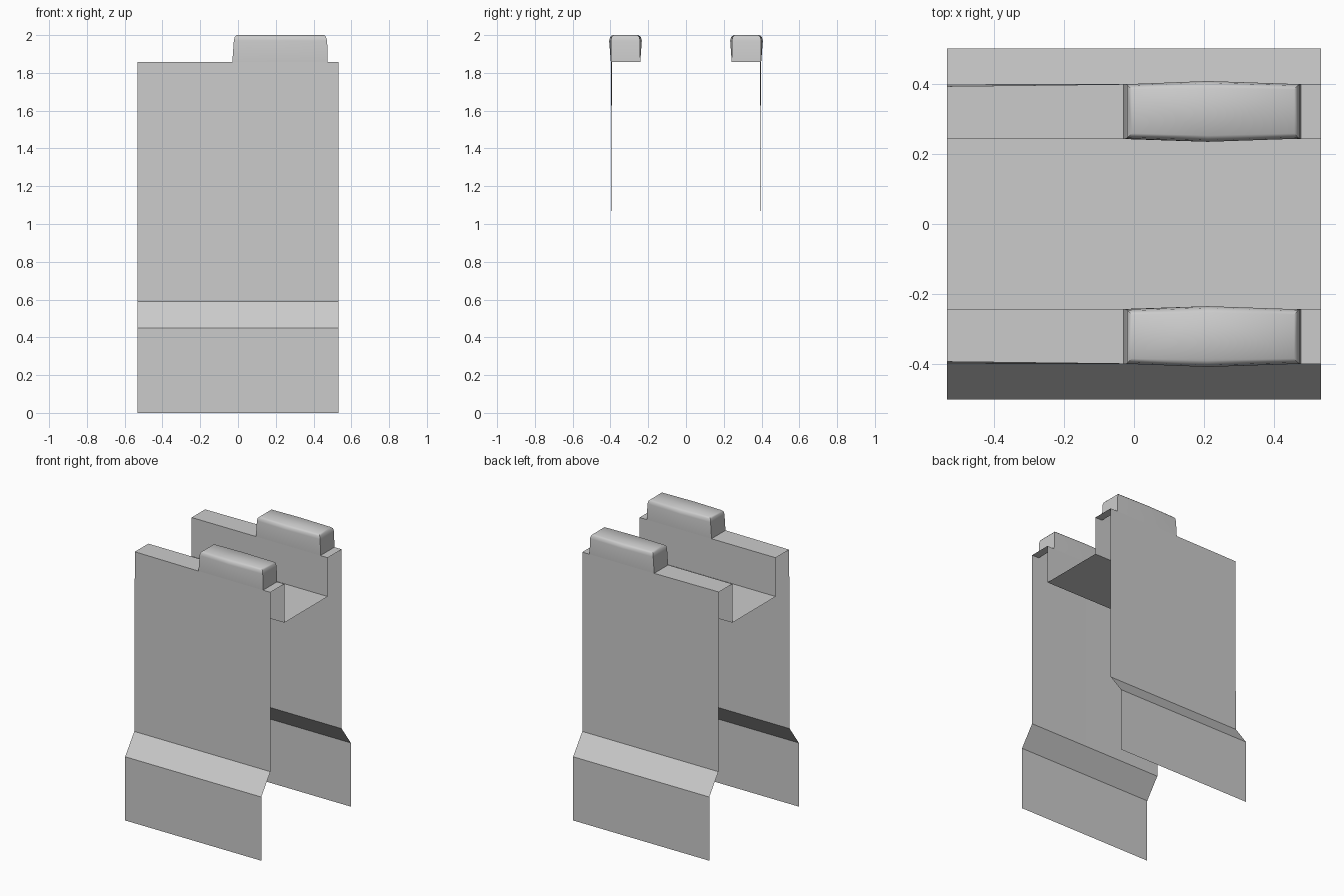
import bpy, bmesh

if "Cube" in bpy.data.objects:
    bpy.data.objects.remove(bpy.data.objects["Cube"])


def finish(name, bm, angle=0.6):
    bmesh.ops.recalc_face_normals(bm, faces=bm.faces)
    mesh = bpy.data.meshes.new(name)
    bm.to_mesh(mesh)
    bm.free()
    ob = bpy.data.objects.new(name, mesh)
    bpy.context.collection.objects.link(ob)
    bpy.ops.object.select_all(action='DESELECT')
    ob.select_set(True)
    bpy.context.view_layer.objects.active = ob
    bpy.ops.object.shade_smooth_by_angle(angle=angle)
    # both parts are symmetric across the centre plane
    mod = ob.modifiers.new("mirror", 'MIRROR')
    mod.use_axis = (False, True, False)
    mod.use_clip = True
    return ob


# Folded sheet: half profile (y, z) from flared skirt to the channel centre
profile = [(0.5, 0.0), (0.5, 0.45), (0.398, 0.59), (0.398, 1.857),
           (0.242, 1.857), (0.242, 1.583), (0.0, 1.583)]
stations = [-0.532, -0.03, 0.21, 0.475, 0.532]
LEDGE = 3
bm = bmesh.new()
grid = []
for i, x in enumerate(stations):
    row = []
    for j, (y, z) in enumerate(profile):
        if i == 0 and j == 3:
            y -= 0.006
        row.append(bm.verts.new((x, y, z)))
    grid.append(row)
for i in range(len(stations) - 1):
    for j in range(len(profile) - 1):
        if j == LEDGE and i in (1, 2):
            continue  # opening under the raised block
        bm.faces.new((grid[i][j], grid[i + 1][j],
                      grid[i + 1][j + 1], grid[i][j + 1]))
finish("folded_shell", bm)

# Raised hollow block on each ledge: rings (z, x0, x1, y_in, y_out, bulge)
rings = [(1.857, -0.03, 0.475, 0.242, 0.398, 0.0),
         (1.97, -0.022, 0.472, 0.243, 0.398, 0.009),
         (1.99, -0.018, 0.466, 0.247, 0.394, 0.008),
         (2.0, -0.006, 0.456, 0.258, 0.383, 0.006)]
bm = bmesh.new()
loops = []
for z, x0, x1, yi, yo, b in rings:
    pts = [(x0, yi), (0.21, yi - b), (x1, yi), (x1, yo), (0.21, yo + b), (x0, yo)]
    loops.append([bm.verts.new((x, y, z)) for x, y in pts])
for low, high in zip(loops, loops[1:]):
    for k in range(6):
        n = (k + 1) % 6
        bm.faces.new((low[k], low[n], high[n], high[k]))
bm.faces.new(loops[-1])
finish("raised_block", bm, 0.9)
